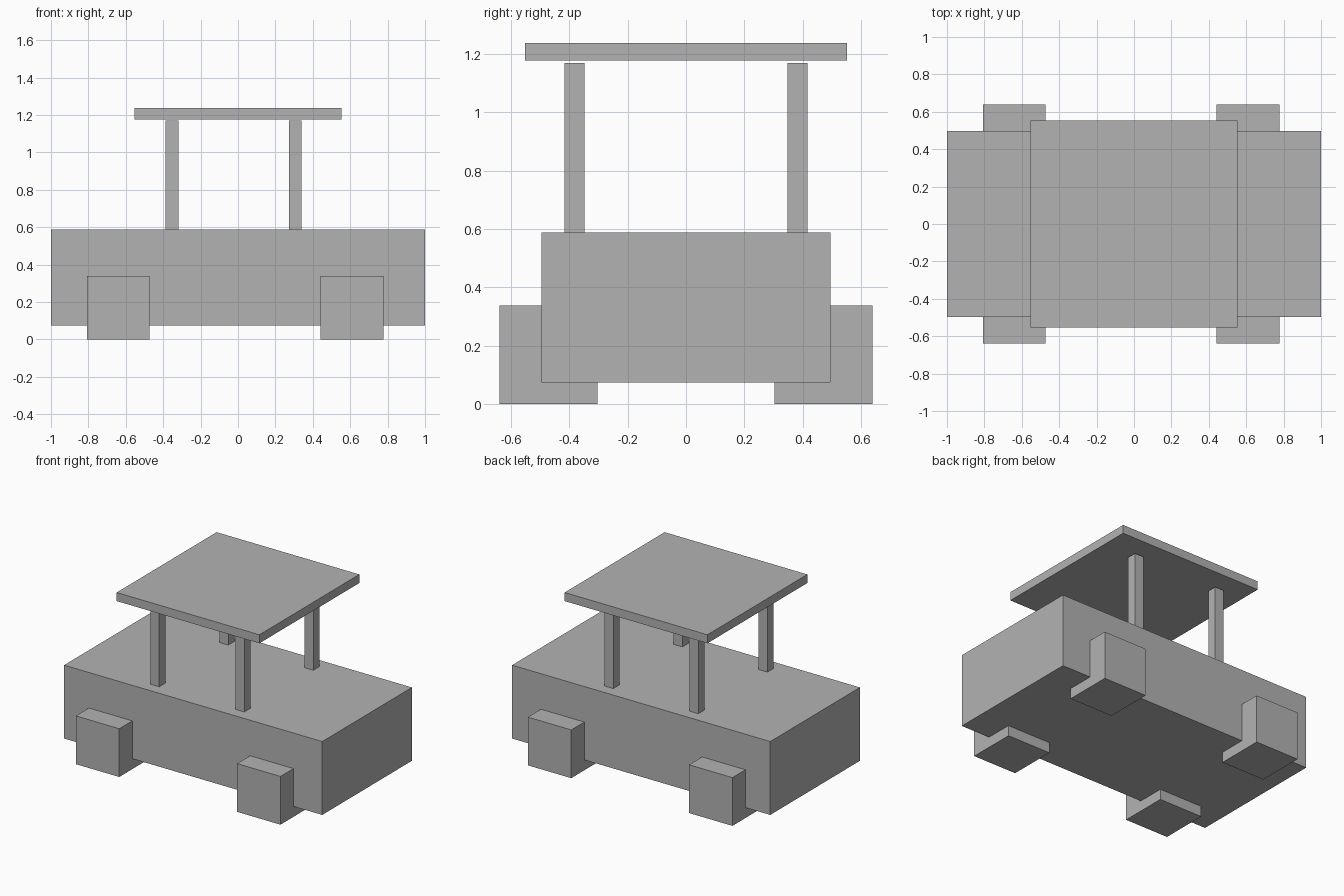
import bpy

cube = bpy.data.objects.get("Cube")
if cube:
    bpy.data.objects.remove(cube, do_unlink=True)

# Single plain grey
grey = bpy.data.materials.new("plain_grey")
grey.use_nodes = True
colour = (0.45, 0.45, 0.45, 1)
grey.diffuse_color = colour
grey.node_tree.nodes["Principled BSDF"].inputs["Base Color"].default_value = colour


def box(name, centre, size):
    """Flat-faced box given by its centre and full size."""
    bpy.ops.mesh.primitive_cube_add(size=1, location=centre)
    obj = bpy.context.object
    obj.name = name
    obj.scale = size
    bpy.ops.object.transform_apply(location=False, rotation=False, scale=True)
    obj.data.materials.append(grey)
    return obj


# Body and floating roof
box("body", (0, 0, 0.33), (2, 0.992, 0.514))
box("roof", (0, 0, 1.207), (1.106, 1.106, 0.06))

# Square wheels and roof posts at the four corners
for side, y in (("front", -1), ("back", 1)):
    for end, wheel_x, post_x in (("right", -0.64, -0.353), ("left", 0.609, 0.306)):
        box(f"{side}_{end}_wheel", (wheel_x, y * 0.472, 0.169), (0.336, 0.336, 0.338))
        box(f"{side}_{end}_post", (post_x, y * 0.382, 0.878), (0.068, 0.068, 0.584))
